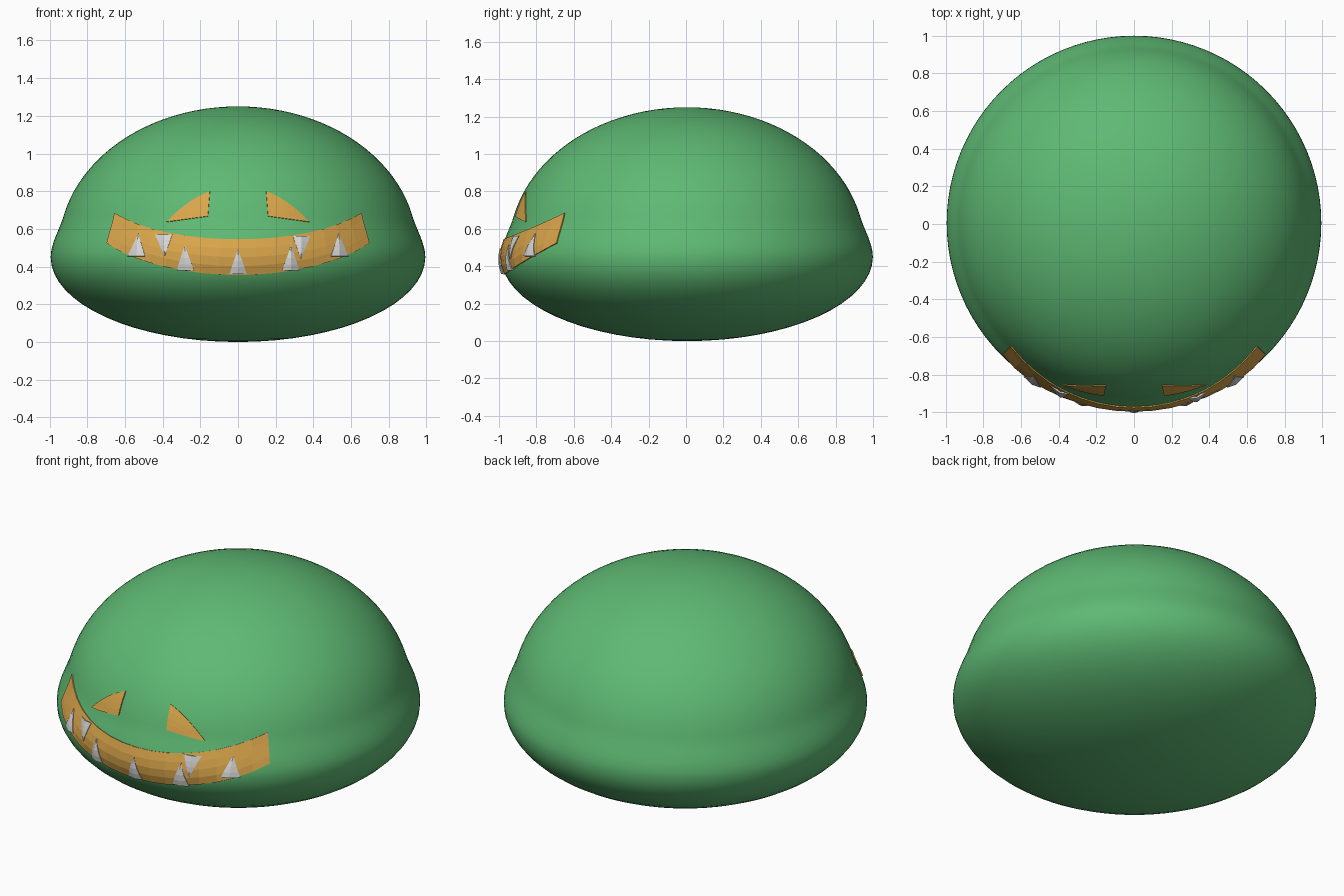
import bpy, bmesh, math

if "Cube" in bpy.data.objects:
    bpy.data.objects.remove(bpy.data.objects["Cube"])

CY = 0.005   # body axis sits slightly behind the origin
R = 0.994    # widest radius


def material(name, rgb):
    m = bpy.data.materials.new(name)
    m.diffuse_color = (*rgb, 1)
    m.use_nodes = True
    m.node_tree.nodes["Principled BSDF"].inputs["Base Color"].default_value = m.diffuse_color
    return m


green = material("green skin", (0.112, 0.485, 0.172))
orange = material("orange glow", (0.70, 0.38, 0.07))
white = material("tooth white", (0.68, 0.68, 0.68))


def radius(z):
    """Body radius at a height: bulging base, soft waist, dome on top."""
    if z <= 0.45:
        return R * math.sqrt(max(0, 1 - ((z - 0.45) / 0.45) ** 2))
    if z >= 0.67:
        return 0.95 * math.sqrt(max(0, 1 - ((z - 0.5) / 0.75) ** 2))
    h, t = 0.22, (z - 0.45) / 0.22
    return (R * (2*t**3 - 3*t**2 + 1) + 0.925 * (3*t**2 - 2*t**3)
            - 0.295 * h * (t**3 - t**2))


def on_front(x, z, out):
    """Point on the front of the body, lifted outward."""
    r = radius(z) + out
    return (x, CY - math.sqrt(r * r - x * x), z)


def make(name, bm, mat, smooth=False, thick=0):
    bmesh.ops.remove_doubles(bm, verts=bm.verts, dist=1e-5)
    me = bpy.data.meshes.new(name)
    bm.to_mesh(me)
    bm.free()
    ob = bpy.data.objects.new(name, me)
    bpy.context.collection.objects.link(ob)
    me.materials.append(mat)
    for p in me.polygons:
        p.use_smooth = smooth
    if thick:
        s = ob.modifiers.new("thickness", 'SOLIDIFY')
        s.thickness, s.offset = thick, -1
    return ob


def grid(name, rows, mat, thick):
    """Surface patch from rows of points, bottom to top, facing the front."""
    bm = bmesh.new()
    vs = [[bm.verts.new(p) for p in row] for row in rows]
    for a, b in zip(vs, vs[1:]):
        for i in range(len(a) - 1):
            bm.faces.new((a[i], a[i + 1], b[i + 1], b[i]))
    bmesh.ops.dissolve_degenerate(bm, edges=bm.edges, dist=1e-5)
    if sum(f.normal.y * f.calc_area() for f in bm.faces) > 0:
        bmesh.ops.reverse_faces(bm, faces=bm.faces)
    return make(name, bm, mat, thick=thick)


# Body: spun profile
heights = [0.45 - 0.45 * math.cos(i / 16 * math.pi / 2) for i in range(16)]
heights += [0.45 + 0.22 * i / 8 for i in range(8)]
a0 = math.asin(0.17 / 0.75)
heights += [0.5 + 0.75 * math.sin(a0 + (math.pi / 2 - a0) * i / 22) for i in range(23)]
bm = bmesh.new()
pts = [bm.verts.new((0 if i in (0, len(heights) - 1) else radius(z), CY, z))
       for i, z in enumerate(heights)]
edges = [bm.edges.new(e) for e in zip(pts, pts[1:])]
bmesh.ops.spin(bm, geom=pts + edges, cent=(0, CY, 0), axis=(0, 0, 1),
               angle=2 * math.pi, steps=96)
bmesh.ops.remove_doubles(bm, verts=bm.verts, dist=1e-5)
bmesh.ops.recalc_face_normals(bm, faces=bm.faces)
make("body", bm, green, smooth=True)

# Mouth: curved grin wrapped a quarter of the way round
rows = []
for j in range(5):
    row = []
    for i in range(17):
        s = i / 8 - 1
        low, high = 0.355 + 0.17 * s * s, 0.545 + 0.14 * s * s
        z = low + (high - low) * j / 4
        r = radius(z) + 0.007
        a = s * math.pi / 4
        row.append((r * math.sin(a), CY - r * math.cos(a), z))
    rows.append(row)
grid("mouth", rows, orange, 0.009)

# Eyes: slanted wedges with an arched brow edge
for side, label in ((-1, "left"), (1, "right")):
    rows = []
    for j in range(5):
        row = []
        for i in range(9):
            t = i / 8
            xl, zl = 0.38 - 0.22 * t, 0.638 + 0.03 * t
            xh, zh = 0.38 - 0.23 * t, 0.638 + 0.162 * t + 0.08 * t * (1 - t)
            k = j / 4
            row.append(on_front(side * (xl + (xh - xl) * k), zl + (zh - zl) * k, 0.006))
        rows.append(row)
    grid(label + "_eye", rows, orange, 0.008)

# Teeth: ridged spikes as (base x, base z, tip x, tip z)
teeth = [(0, 0.36, 0, 0.495),
         (-0.28, 0.378, -0.283, 0.515), (0.28, 0.378, 0.283, 0.515),
         (-0.54, 0.455, -0.53, 0.575), (0.54, 0.455, 0.535, 0.575),
         (-0.395, 0.57, -0.39, 0.455), (0.337, 0.562, 0.335, 0.438)]
for n, (bx, bz, tx, tz) in enumerate(teeth):
    rows = []
    for j in range(5):
        t = j / 4
        x, z, w = bx + (tx - bx) * t, bz + (tz - bz) * t, 0.046 * (1 - t)
        rows.append([on_front(x - w, z, 0.010),
                     on_front(x, z, 0.012 + 0.008 * (1 - t)),
                     on_front(x + w, z, 0.010)])
    grid("tooth_%d" % (n + 1), rows, white, 0.009)
